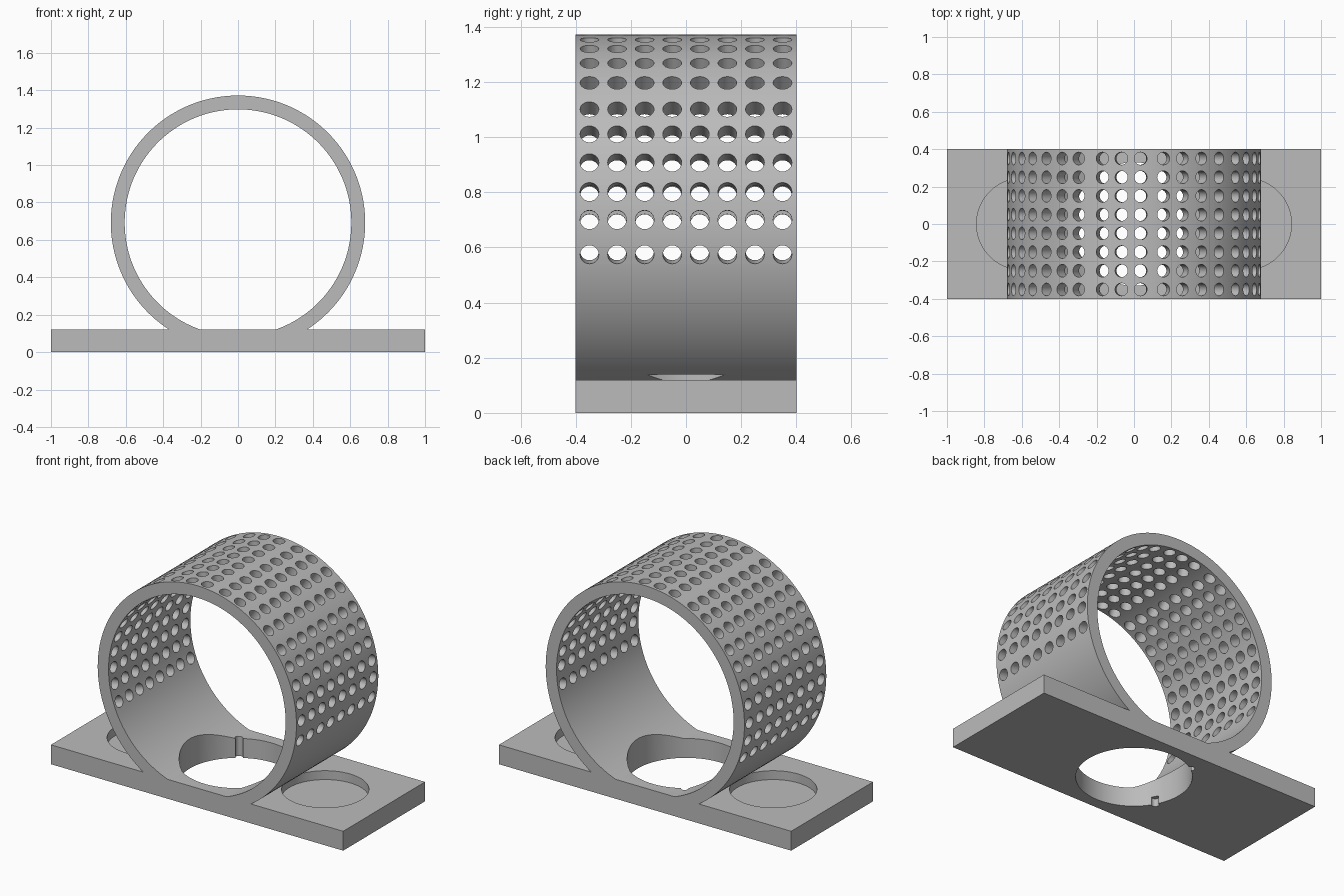
import bpy, bmesh, math
from mathutils import Matrix, Vector

cube = bpy.data.objects.get("Cube")
if cube:
    bpy.data.objects.remove(cube, do_unlink=True)

CENTRE, OUTER, INNER, TOP, HALF = 0.692, 0.68, 0.606, 0.12, 0.4

grey = bpy.data.materials.new("light grey")
grey.use_nodes = True
grey.diffuse_color = (0.5, 0.5, 0.5, 1)
grey.node_tree.nodes["Principled BSDF"].inputs["Base Color"].default_value = (0.5, 0.5, 0.5, 1)


def finish(name, bm):
    bmesh.ops.recalc_face_normals(bm, faces=bm.faces)
    mesh = bpy.data.meshes.new(name)
    bm.to_mesh(mesh)
    bm.free()
    mesh.materials.append(grey)
    obj = bpy.data.objects.new(name, mesh)
    bpy.context.collection.objects.link(obj)
    return obj


def arc(radius, steps):
    """Arc over the top, from the base surface at +x round to -x."""
    start = math.asin((TOP - CENTRE) / radius)
    sweep = math.pi - 2 * start
    return [(radius * math.cos(start + sweep * i / steps),
             CENTRE + radius * math.sin(start + sweep * i / steps))
            for i in range(steps + 1)]


def extrude(name, outline, half):
    bm = bmesh.new()
    face = bm.faces.new([bm.verts.new((x, -half, z)) for x, z in outline])
    moved = bmesh.ops.extrude_face_region(bm, geom=[face])["geom"]
    bmesh.ops.translate(bm, vec=(0, 2 * half, 0),
                        verts=[v for v in moved if isinstance(v, bmesh.types.BMVert)])
    return finish(name, bm)


def add_cylinder(bm, radius, depth, matrix, sides):
    bmesh.ops.create_cone(bm, cap_ends=True, segments=sides, radius1=radius,
                          radius2=radius, depth=depth, matrix=matrix)


def upright(name, x, y, radius, low, high, sides=64):
    bm = bmesh.new()
    add_cylinder(bm, radius, high - low, Matrix.Translation((x, y, (low + high) / 2)), sides)
    return finish(name, bm)


def cut(target, cutter):
    cutter.hide_render = True
    mod = target.modifiers.new("cut", "BOOLEAN")
    mod.operation, mod.solver, mod.object = "DIFFERENCE", "EXACT", cutter
    bpy.context.view_layer.objects.active = target
    bpy.ops.object.modifier_apply(modifier=mod.name)
    bpy.data.objects.remove(cutter, do_unlink=True)


# Ring standing on a flat base plate, as one profile
holder = extrude("ring_on_base", [(-1, TOP), (-1, 0), (1, 0), (1, TOP)] + arc(OUTER, 120), HALF)
cut(holder, extrude("ring_bore", arc(INNER, 120), HALF + 0.1))

# Rows of radial holes; angles are measured from the top of the ring
right_rows = [3, 13.4, 22.4, 32, 42, 53, 62, 71.5, 80.7, 89.3, 100]
left_rows = [5.7, 14.4, 25.8, 34.4, 43.6, 53, 62, 71.5, 81, 90.5, 100, 110]
bm = bmesh.new()
for angle in right_rows + [-a for a in left_rows]:
    a = math.radians(angle)
    out = Vector((math.sin(a), 0, math.cos(a)))
    turn = Matrix.Rotation(a, 4, "Y")
    for i in range(8):
        spot = out * (OUTER + INNER) / 2 + Vector((0, 0.1 * i - 0.35, CENTRE))
        add_cylinder(bm, 0.034, 0.2, Matrix.Translation(spot) @ turn, 24)
cut(holder, finish("perforations", bm))

# Through hole under the ring, with two small grooves in its wall
cut(holder, upright("centre_hole", 0, 0, 0.33, -0.1, 0.35, 96))
for degrees, high in ((124, 0.2), (209, 0.05)):
    a = math.radians(degrees)
    cut(holder, upright("groove", 0.335 * math.cos(a), 0.335 * math.sin(a), 0.022, -0.1, high, 16))

# Shallow round recess on each side of the plate
for side in (-1, 1):
    cut(holder, upright("recess", side * 0.597, 0, 0.245, 0.065, 0.14))

# Smooth curves, sharp edges
bpy.ops.object.select_all(action="DESELECT")
holder.select_set(True)
bpy.context.view_layer.objects.active = holder
bpy.ops.object.shade_smooth_by_angle(angle=math.radians(30))
